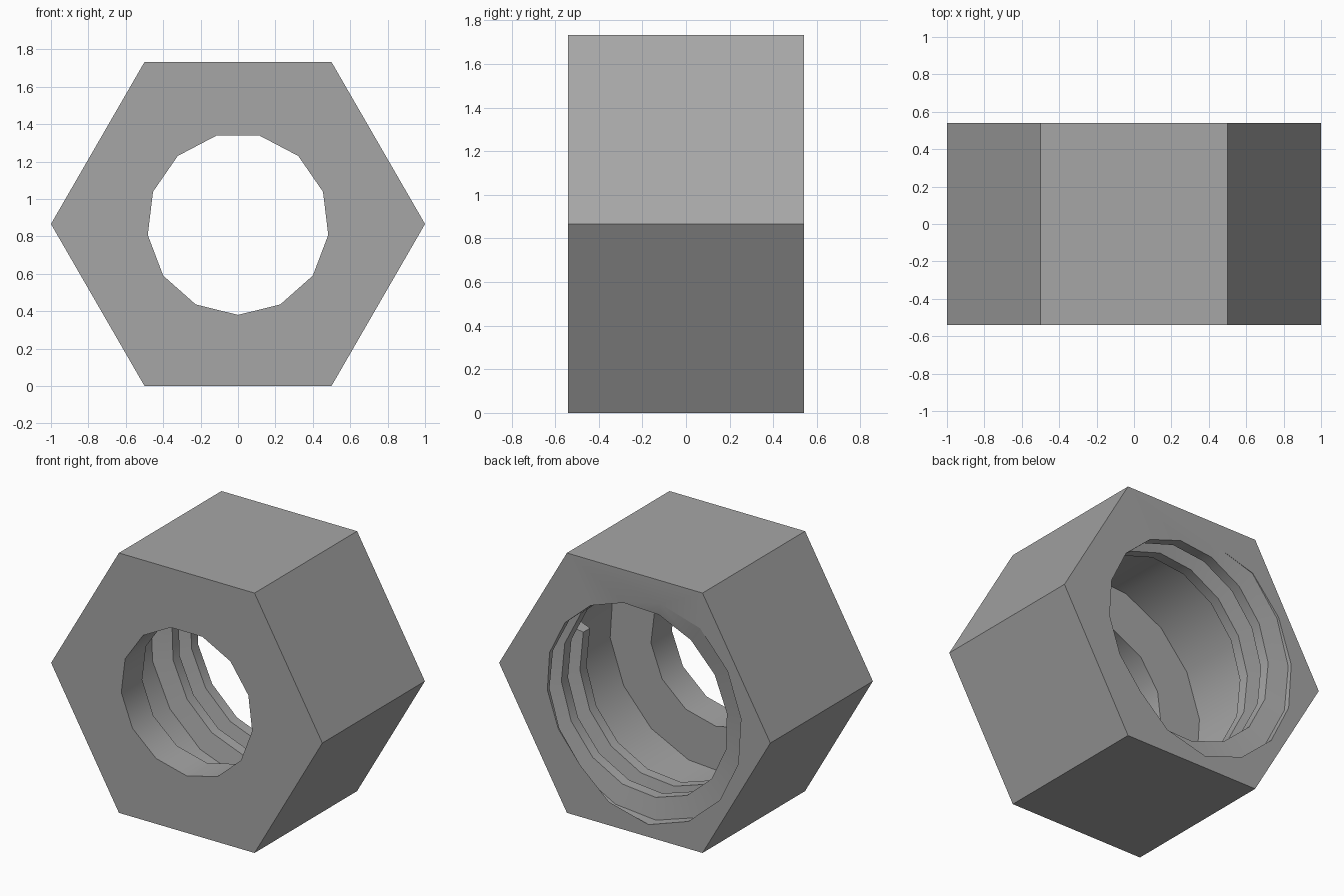
import bpy, bmesh, math

if "Cube" in bpy.data.objects:
    bpy.data.objects.remove(bpy.data.objects["Cube"])

DEPTH = 0.54               # half thickness of the nut
CZ = math.sqrt(3) / 2      # height of the bore axis
WALL = -0.32               # inner face of the front wall
MINOR, MAJOR = 0.65, 0.79  # thread crest and root radii
PITCH = 0.195
SEG = 16                   # bore sides
END_Y, END_A = 0.15, math.radians(15)   # where the thread stops

bm = bmesh.new()


def vert(r, a, y):
    return bm.verts.new((r * math.cos(a), y, CZ + r * math.sin(a)))


def tube(sides, r, start, y0, y1):
    """Open prism running along y."""
    angles = [start + 2 * math.pi * i / sides for i in range(sides)]
    a = [vert(r, t, y0) for t in angles]
    b = [vert(r, t, y1) for t in angles]
    for i in range(sides):
        j = (i + 1) % sides
        bm.faces.new((a[i], a[j], b[j], b[i]))


def thread_column(frac, crests):
    """Bore profile at one angle, cut off at the back face."""
    pts = [(WALL, MAJOR)]
    for k in range(crests):
        yc = END_Y + PITCH * (frac + k)
        pts += [(yc - 0.295 * PITCH, MAJOR), (yc - 0.18 * PITCH, MINOR),
                (yc + 0.18 * PITCH, MINOR), (yc + 0.295 * PITCH, MAJOR)]
    for i, (y, r) in enumerate(pts):
        if y > DEPTH:
            py, pr = pts[i - 1]
            rim = (DEPTH, pr + (r - pr) * (DEPTH - py) / (y - py))
            pts[i:] = [rim] * (len(pts) - i)
            break
    a = END_A - 2 * math.pi * frac
    return [vert(r, a, y) for y, r in pts]


# Hexagonal outside and the smaller front hole
tube(6, 1.0, 0, -DEPTH, DEPTH)
tube(13, 0.486, -math.pi / 2, -DEPTH, WALL)

# Helical thread inside the bore
first = thread_column(0, 5)
cols = [first] + [thread_column(j / SEG, 4) for j in range(1, SEG)]
cols.append([first[0]] + first[5:])
for j in range(SEG):
    a, b = cols[j], cols[j + 1]
    for i in range(16):
        if j == SEG - 1 and i == 0:
            bm.faces.new((a[0], a[1], b[1], first[4], first[1], b[0]))
        else:
            bm.faces.new((a[i], a[i + 1], b[i + 1], b[i]))
bm.faces.new(first[1:5])   # thread end cap
bmesh.ops.remove_doubles(bm, verts=bm.verts[:], dist=1e-5)

# Back face, front face and inner face of the front wall
for y in (DEPTH, -DEPTH, WALL):
    rim = [e for e in bm.edges if e.is_boundary
           and all(abs(v.co.y - y) < 1e-4 for v in e.verts)]
    bmesh.ops.triangle_fill(bm, edges=rim, use_beauty=True,
                            use_dissolve=False, normal=(0, 1, 0))
bmesh.ops.recalc_face_normals(bm, faces=bm.faces[:])

mesh = bpy.data.meshes.new("hex_nut")
bm.to_mesh(mesh)
bm.free()
nut = bpy.data.objects.new("hex_nut", mesh)
bpy.context.collection.objects.link(nut)

steel = bpy.data.materials.new("steel_grey")
steel.diffuse_color = (0.38, 0.38, 0.38, 1)
steel.use_nodes = True
steel.node_tree.nodes["Principled BSDF"].inputs["Base Color"].default_value = steel.diffuse_color
mesh.materials.append(steel)

bpy.context.view_layer.objects.active = nut
nut.select_set(True)
bpy.ops.object.shade_smooth_by_angle(angle=math.radians(30))
